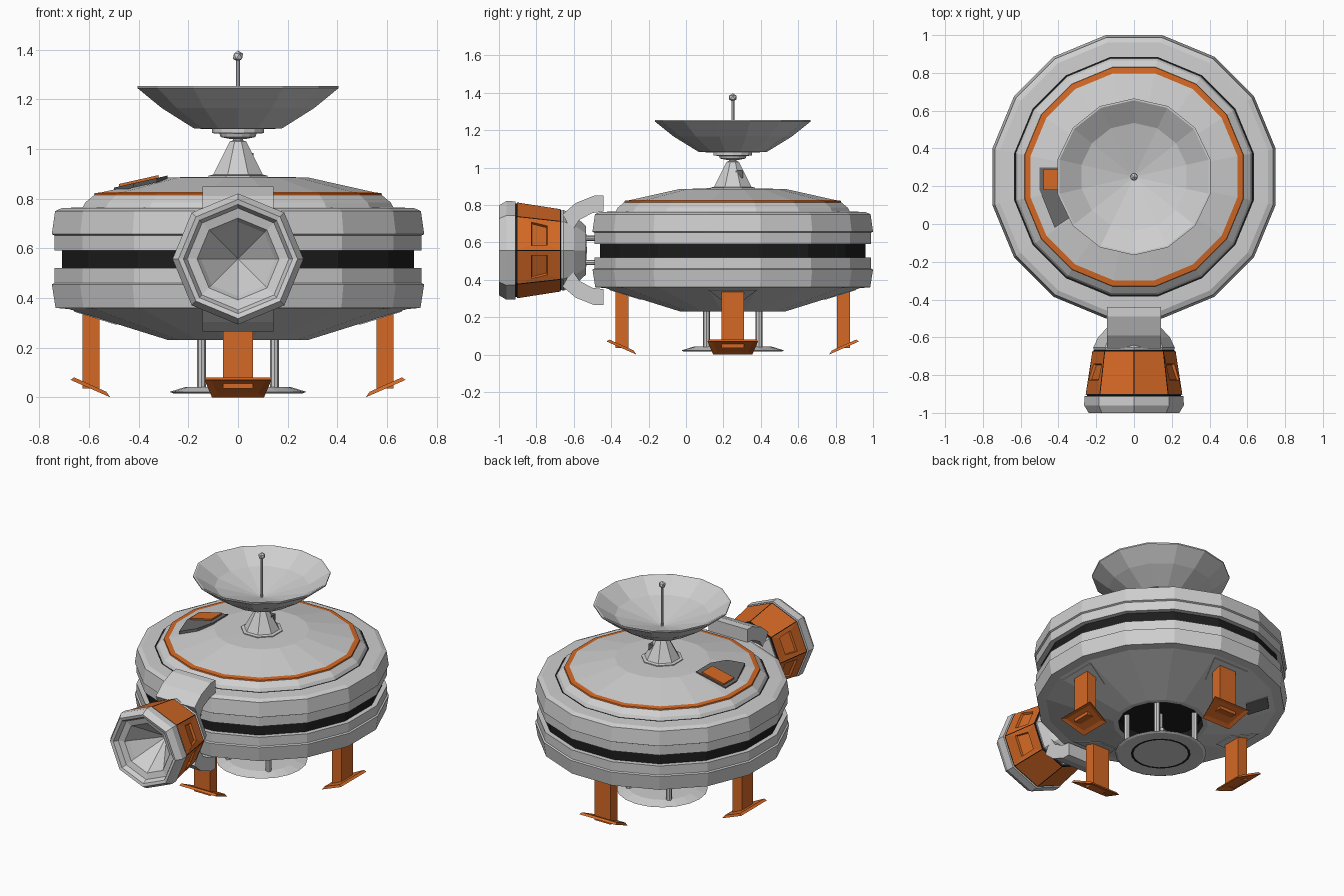
import bpy, bmesh, math
from mathutils import Vector, Matrix

if "Cube" in bpy.data.objects:
    bpy.data.objects.remove(bpy.data.objects["Cube"])

def material(name, rgb):
    m = bpy.data.materials.new(name)
    m.diffuse_color = (*rgb, 1)
    m.use_nodes = True
    m.node_tree.nodes["Principled BSDF"].inputs["Base Color"].default_value = m.diffuse_color
    return m

LIGHT, ORANGE, BLACK, DARK = range(4)
MATS = [material("light grey", (.62, .62, .62)), material("orange", (.66, .14, .018)),
        material("black", (.012, .012, .012)), material("dark grey", (.14, .14, .14))]
CY = .25          # hull centre in y
NZ = .557         # thruster axis height

def finish(name, bm, matrix=Matrix()):
    bmesh.ops.recalc_face_normals(bm, faces=bm.faces)
    bm.transform(matrix)
    me = bpy.data.meshes.new(name)
    bm.to_mesh(me)
    bm.free()
    for m in MATS:
        me.materials.append(m)
    ob = bpy.data.objects.new(name, me)
    bpy.context.collection.objects.link(ob)
    return ob

def lathe_mesh(profile, sides, phase=0.0):
    """Profile rows are (radius, height, material of the band that follows)."""
    bm = bmesh.new()
    rings = []
    for r, z, *_ in profile:
        if r == 0:
            rings.append([bm.verts.new((0, 0, z))] * sides)
        else:
            rings.append([bm.verts.new((r * math.cos(phase + i * math.tau / sides),
                                        r * math.sin(phase + i * math.tau / sides), z))
                          for i in range(sides)])
    for a, b, row in zip(rings, rings[1:], profile):
        for i in range(sides):
            j = (i + 1) % sides
            f = bm.faces.new(list(dict.fromkeys((a[i], a[j], b[j], b[i]))))
            f.material_index = row[2] if len(row) > 2 else LIGHT
    return bm

def lathe(name, profile, sides, loc=(0, CY, 0), phase=0.0):
    return finish(name, lathe_mesh(profile, sides, phase), Matrix.Translation(loc))

def loft(name, lower, upper, mat, matrix=Matrix(), inset=0):
    """Solid between two matching outlines, optionally with a sunk panel underneath."""
    bm = bmesh.new()
    a = [bm.verts.new(p) for p in lower]
    b = [bm.verts.new(p) for p in upper]
    bottom = bm.faces.new(a)
    bm.faces.new(b)
    for i in range(len(a)):
        j = (i + 1) % len(a)
        bm.faces.new((a[i], a[j], b[j], b[i]))
    bmesh.ops.recalc_face_normals(bm, faces=bm.faces)
    if inset:
        bmesh.ops.inset_region(bm, faces=[bottom], thickness=inset, depth=-.006)
    for f in bm.faces:
        f.material_index = mat
    return finish(name, bm, matrix)

def box(name, x0, x1, y0, y1, z0, z1, mat, matrix=Matrix()):
    q = [(x0, y0), (x1, y0), (x1, y1), (x0, y1)]
    return loft(name, [(x, y, z0) for x, y in q], [(x, y, z1) for x, y in q], mat, matrix)

# Hull: sixteen flat sides, radii measured to the flats
k = 1 / math.cos(math.pi / 16)
hull = [(0, .29, BLACK), (.25, .29, BLACK), (.25, .23), (.28, .23), (.68, .355), (.735, .36),
        (.75, .455), (.74, .46), (.74, .52), (.71, .52, BLACK), (.71, .592), (.74, .592),
        (.74, .652), (.75, .657), (.737, .75), (.71, .762), (.634, .765, BLACK), (.626, .765),
        (.615, .785), (.58, .814, ORANGE), (.578, .822, ORANGE), (.548, .826), (.28, .886), (0, .888)]
lathe("hull", [(p[0] * k, *p[1:]) for p in hull], 16, phase=math.pi / 16)

# Antenna pedestal, dish and mast
ko = 1 / math.cos(math.pi / 8)
lathe("pedestal", [(.118 * ko, .88), (.118 * ko, .893), (.1 * ko, .897), (.033 * ko, 1.03),
                   (.022, 1.035), (.022, 1.05), (0, 1.05)], 8, phase=math.pi / 8)
box("pedestal_box", .03, .062, .265, .305, .945, .985, DARK)
lathe("dish_mount", [(0, 1.04), (.03, 1.04), (.07, 1.048), (.075, 1.062), (.105, 1.064),
                     (.105, 1.085), (0, 1.09)], 14)
lathe("dish", [(0, 1.08), (.18, 1.082), (.315, 1.165), (.415, 1.245), (.415, 1.253),
               (.405, 1.253), (.285, 1.175), (0, 1.1)], 14, phase=math.pi / 2)
lathe("mast", [(0, 1.09), (.008, 1.09), (.008, 1.36), (0, 1.36)], 8)
bm = bmesh.new()
bmesh.ops.create_icosphere(bm, subdivisions=1, radius=.023, matrix=Matrix.Translation((0, CY, 1.374)))
finish("mast_ball", bm)

# Roof hatch lying on the left roof slope
def on_roof(pts, lift):
    return [(x, y, .886 + (x + .28) * .225 + lift) for x, y in pts]

plate = [(-.5, .3), (-.5, .18), (-.42, -.02), (-.33, .04), (-.285, .15), (-.285, .3)]
loft("hatch_plate", on_roof(plate, -.01), on_roof(plate, .008), DARK)
door = [(-.48, .29), (-.48, .18), (-.32, .18), (-.32, .29)]
loft("hatch_door", on_roof(door, 0), on_roof(door, .018), ORANGE)

# Underside hatch
def under(pts, drop):
    return [(r, t, .23 + (r - .28) * .3125 * math.cos(math.pi / 8) / math.cos(math.pi / 8) - drop)
            for r, t in pts]

hatch = [(.52, -.065), (.65, -.065), (.65, .065), (.52, .065)]
spin = Matrix.Translation((0, CY, 0)) @ Matrix.Rotation(math.radians(135), 4, 'Z')
loft("belly_hatch", under(hatch, .006), under(hatch, -.01), DARK, spin)

# Four legs with sloping feet and hull brackets
foot_low = [(.515, -.105, 0), (.515, .105, 0), (.675, .135, .07), (.675, -.135, .07)]
foot_top = [(.53, -.1, .022), (.53, .1, .022), (.66, .128, .08), (.66, -.128, .08)]
bracket = [(.49, -.06), (.66, -.13), (.66, .13), (.49, .06)]
for i, side in enumerate(("right", "back", "left", "front")):
    turn = Matrix.Translation((0, CY, 0)) @ Matrix.Rotation(i * math.pi / 2, 4, 'Z')
    box("leg_" + side, .557, .627, -.06, .06, .035, .37, ORANGE, turn)
    loft("foot_" + side, foot_low, foot_top, ORANGE, turn, inset=.035)
    loft("bracket_" + side, under(bracket, .004), under(bracket, -.01), LIGHT, turn)

# Lift platform on four posts
lathe("lift_platform", [(0, .02), (.165, .02, BLACK), (.18, .02), (.26, .015), (.275, .022),
                        (.21, .042), (0, .042)], 20)
for x in (-.147, .147):
    for y in (-.14, .14):
        lathe("lift_post", [(.018, .04), (.018, .29)], 8, (x, CY + y, 0))
lathe("lift_knob", [(0, .16), (.025, .16), (.025, .19), (.014, .19), (.014, .29)], 8)

# Thruster: eight sided, its axis pointing forward
along = Matrix.Translation((0, 0, NZ)) @ Matrix.Rotation(math.pi / 2, 4, 'X')
bm = lathe_mesh([(0, .75), (.15, .93), (.165, .955), (.205, .965), (.22, .995), (.24, 1.0),
                 (.264, .96), (.262, .912), (.25, .911, BLACK), (.25, .904), (.256, .903, ORANGE),
                 (.22, .672, BLACK), (.212, .668), (.216, .655), (.19, .6), (.13, .535), (0, .53)], 8)
bmesh.ops.recalc_face_normals(bm, faces=bm.faces)
panels = [f for f in bm.faces if f.material_index == ORANGE]
rim = bmesh.ops.inset_individual(bm, faces=panels, thickness=.004)
for f in rim["faces"]:
    f.material_index = BLACK
for f in panels:
    f.material_index = ORANGE
# sunk windows in the side panels
sides = [f for f in panels if abs(f.calc_center_median().x) > .15]
bmesh.ops.inset_individual(bm, faces=sides, thickness=.038)
for f in sides:
    c = f.calc_center_median()
    for v in f.verts:
        v.co.z = c.z + (v.co.z - c.z) * .5 - .005
bmesh.ops.inset_individual(bm, faces=sides, thickness=.006, depth=-.014)
finish("thruster", bm, along)

# Curved arms holding the thruster above and below
arm = [(-.66, .75), (-.59, .81), (-.49, .85), (-.44, .85), (-.44, .765), (-.50, .757),
       (-.57, .72), (-.61, .66)]
for name, s in (("arm_top", 1), ("arm_bottom", -1)):
    pts = [(y, NZ + s * (z - NZ)) for y, z in arm]
    loft(name, [(-.143, y, z) for y, z in pts], [(.143, y, z) for y, z in pts], LIGHT)

# Feed pipes between thruster and hull
for x in (-.06, .06):
    for z in (-.065, .065):
        lathe("feed_pipe", [(.014, .44), (.014, .56)], 8, (0, 0, 0)).matrix_world = \
            Matrix.Translation((x, 0, z)) @ along
